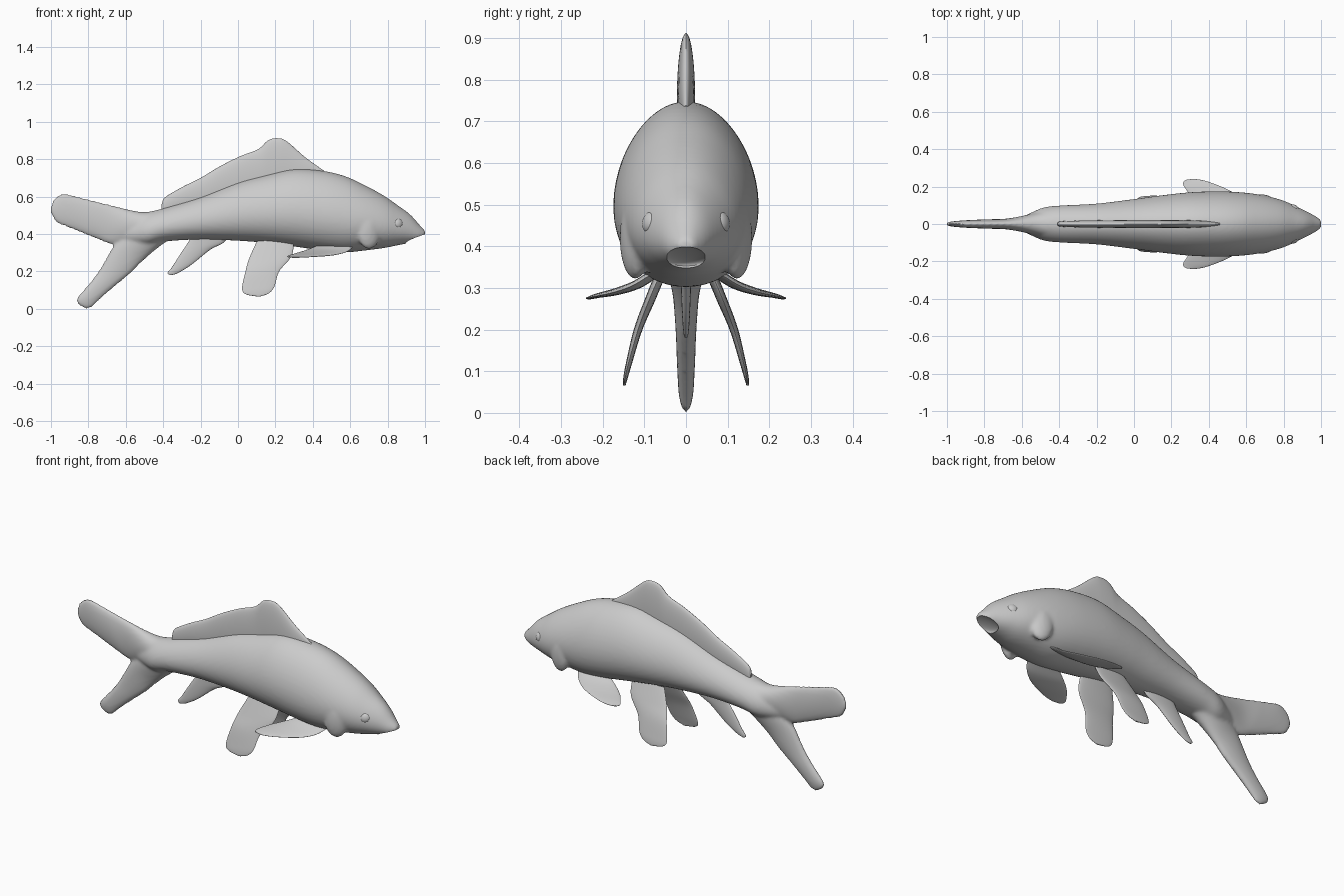
import bpy, bmesh, math
from mathutils import Vector

if "Cube" in bpy.data.objects:
    bpy.data.objects.remove(bpy.data.objects["Cube"])


def spline(pts, steps=8):
    """Catmull-Rom resampling of a list of vectors."""
    pts = [Vector(p) for p in pts]
    ext = [2 * pts[0] - pts[1]] + pts + [2 * pts[-1] - pts[-2]]
    out = []
    for i in range(1, len(ext) - 2):
        a, b, c, d = ext[i - 1:i + 3]
        for s in range(steps):
            t = s / steps
            out.append(0.5 * (2 * b + (c - a) * t + (2 * a - 5 * b + 4 * c - d) * t * t
                              + (3 * b - a - 3 * c + d) * t ** 3))
    return out + [pts[-1]]


def v3(p):
    return Vector((p[0], 0, p[1])) if len(p) == 2 else Vector(p)


def loft(name, edge_a, edge_b, thick, taper=0.0, sides=32):
    """Oval sections spanning two edge curves; thick = half thickness per station."""
    A, B = spline([v3(p) for p in edge_a]), spline([v3(p) for p in edge_b])
    T = [max(v.x, 0.002) for v in spline([(t, 0, 0) for t in thick])]
    mid = [(a + b) / 2 for a, b in zip(A, B)]
    bm = bmesh.new()
    rings = []
    for i, c in enumerate(mid):
        u = (A[i] - B[i]) / 2
        tan = mid[min(i + 1, len(mid) - 1)] - mid[max(i - 1, 0)]
        n = u.cross(tan).normalized()
        ring = []
        for k in range(sides):
            w = 2 * math.pi * k / sides
            ring.append(bm.verts.new(c + u * math.cos(w)
                                     + n * T[i] * math.sin(w) * (1 - taper * math.cos(w))))
        rings.append(ring)
    for r, s in zip(rings, rings[1:]):
        for k in range(sides):
            j = (k + 1) % sides
            bm.faces.new((r[k], r[j], s[j], s[k]))
    bm.faces.new(rings[0])
    bm.faces.new(rings[-1])
    bmesh.ops.recalc_face_normals(bm, faces=bm.faces)
    me = bpy.data.meshes.new(name)
    bm.to_mesh(me)
    bm.free()
    ob = bpy.data.objects.new(name, me)
    bpy.context.collection.objects.link(ob)
    return ob


def ball(name, loc, size, rot=(0, 0, 0)):
    bpy.ops.mesh.primitive_uv_sphere_add(segments=32, ring_count=16, location=loc, rotation=rot)
    ob = bpy.context.object
    ob.name = name
    ob.scale = size
    return ob


def activate(obs):
    bpy.ops.object.select_all(action='DESELECT')
    for o in obs:
        o.select_set(True)
    bpy.context.view_layer.objects.active = obs[0]


def smooth(ob, angle=50):
    activate([ob])
    bpy.ops.object.shade_smooth_by_angle(angle=math.radians(angle))


# Body: back line, belly line and half widths from snout to tail root
xs = [1.0, .97, .92, .855, .78, .68, .57, .45, .3, .15, 0, -.2, -.39, -.48, -.55, -.62]
top = [.418, .45, .505, .553, .605, .66, .71, .738, .747, .715, .675, .597, .54, .515, .485, .45]
low = [.392, .365, .352, .34, .325, .312, .302, .312, .333, .352, .364, .371, .36, .34, .345, .36]
wid = [.02, .042, .068, .1, .13, .154, .168, .173, .168, .152, .132, .108, .098, .088, .06, .028]
body = loft("body", list(zip(xs, top)), list(zip(xs, low)), wid, 0.14, 48)

# Tail lobes
upper = loft("upper_tail_lobe",
             [(-.42, .53), (-.52, .518), (-.68, .555), (-.82, .59), (-.93, .615), (-.985, .585), (-1.003, .54)],
             [(-.42, .38), (-.52, .375), (-.66, .345), (-.75, .372), (-.87, .42), (-.97, .462), (-1.003, .515)],
             [.08, .06, .03, .025, .02, .013, .007])
lower = loft("lower_tail_lobe",
             [(-.5, .5), (-.58, .42), (-.66, .345), (-.74, .21), (-.80, .13), (-.857, .065), (-.86, .03), (-.82, .003)],
             [(-.37, .37), (-.45, .308), (-.52, .245), (-.58, .185), (-.67, .11), (-.755, .035), (-.78, .01), (-.81, 0)],
             [.07, .05, .033, .025, .022, .018, .012, .006])

# Gill covers
gills = [ball("gill_cover", (.70, s * .122, .42), (.065, .034, .1), (0, 0, -s * .28)) for s in (1, -1)]

# Fuse body, tail and gills into one smooth skin, then cut the mouth
activate([body, upper, lower] + gills)
bpy.ops.object.join()
rm = body.modifiers.new("skin", 'REMESH')
rm.mode = 'VOXEL'
rm.voxel_size = 0.009
sm = body.modifiers.new("soften", 'SMOOTH')
sm.factor = 0.5
sm.iterations = 6
mouth = ball("mouth_cutter", (.965, 0, .374), (.085, .058, .017), (0, -.25, 0))
mouth.hide_render = True
cut = body.modifiers.new("mouth", 'BOOLEAN')
cut.operation = 'DIFFERENCE'
cut.object = mouth
activate([body])
for m in ("skin", "soften", "mouth"):
    bpy.ops.object.modifier_apply(modifier=m)
bpy.data.objects.remove(mouth)
smooth(body, 45)

# Dorsal fin: upper edge, with a lower edge sunk into the back
crest = [(-.408, .56), (-.39, .596), (-.3, .65), (-.2, .70), (-.1, .76), (.01, .815), (.107, .853),
         (.16, .9), (.21, .912), (.26, .896), (.36, .81), (.46, .738)]
sunk = [(-.408, .5), (-.39, .5), (-.3, .52), (-.2, .53), (-.1, .55), (.01, .56), (.107, .57),
        (.16, .58), (.21, .59), (.26, .6), (.36, .64), (.46, .70)]
smooth(loft("dorsal_fin", crest, sunk,
            [.008, .014, .018, .02, .021, .022, .022, .022, .022, .021, .018, .008]))

# Anal fin
smooth(loft("anal_fin",
            [(-.04, .40), (-.08, .352), (-.15, .315), (-.25, .235), (-.32, .192), (-.352, .181)],
            [(-.24, .40), (-.27, .35), (-.31, .29), (-.355, .22), (-.376, .193), (-.366, .181)],
            [.016, .014, .012, .009, .006, .003]))

# Paired fins and eyes
pelvic_y = [.05, .085, .115, .138, .146, .148]
pelvic_a = [(.30, .36), (.285, .28), (.22, .2), (.195, .12), (.165, .083), (.12, .066)]
pelvic_b = [(.1, .36), (.06, .27), (.04, .2), (.022, .11), (.042, .078), (.10, .066)]
pect_a = [(.62, .08, .335), (.58, .13, .305), (.51, .18, .288), (.40, .225, .279), (.33, .24, .275), (.285, .238, .276)]
pect_b = [(.42, .07, .335), (.36, .105, .312), (.31, .145, .297), (.275, .19, .286), (.262, .215, .279), (.268, .23, .277)]
for s, side in ((1, "left"), (-1, "right")):
    smooth(loft(side + "_pelvic_fin",
                [(p[0], s * y, p[1]) for p, y in zip(pelvic_a, pelvic_y)],
                [(p[0], s * y, p[1]) for p, y in zip(pelvic_b, pelvic_y)],
                [.013, .012, .01, .007, .005, .003]))
    smooth(loft(side + "_pectoral_fin",
                [(x, s * y, z) for x, y, z in pect_a], [(x, s * y, z) for x, y, z in pect_b],
                [.012, .011, .009, .006, .004, .002]))
    smooth(ball(side + "_eye", (.855, s * .086, .457), (.027, .017, .026), (s * .2, 0, -s * .45)))
